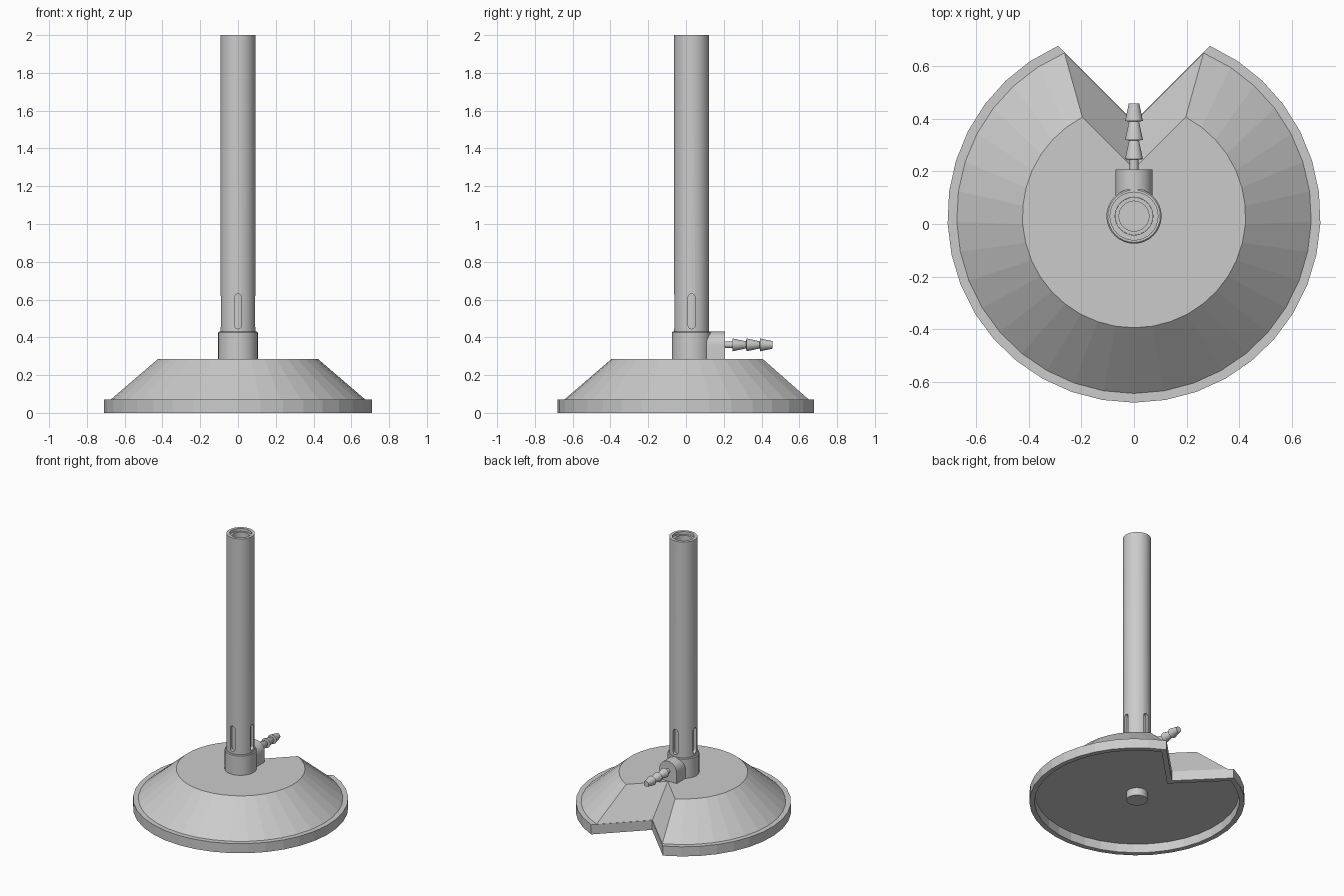
import bpy, bmesh
from math import sin, cos, pi, sqrt, atan2, radians
from mathutils import Matrix

if "Cube" in bpy.data.objects:
    bpy.data.objects.remove(bpy.data.objects["Cube"])

CY = 0.03  # y of the burner axis


def make(name, bm, smooth=True):
    bmesh.ops.remove_doubles(bm, verts=bm.verts, dist=1e-5)
    bmesh.ops.recalc_face_normals(bm, faces=bm.faces)
    me = bpy.data.meshes.new(name)
    bm.to_mesh(me)
    bm.free()
    ob = bpy.data.objects.new(name, me)
    bpy.context.collection.objects.link(ob)
    bpy.ops.object.select_all(action='DESELECT')
    ob.select_set(True)
    bpy.context.view_layer.objects.active = ob
    if smooth:
        bpy.ops.object.shade_smooth_by_angle(angle=radians(30))
    return ob


def loft(bm, rings, cap=True, closed=False):
    loops = [[bm.verts.new(p) for p in ring] for ring in rings]
    pairs = list(zip(loops, loops[1:]))
    if closed:
        pairs.append((loops[-1], loops[0]))
    for a, b in pairs:
        n = len(a)
        for i in range(n):
            j = (i + 1) % n
            bm.faces.new((a[i], a[j], b[j], b[i]))
    if cap:
        bm.faces.new(loops[0])
        bm.faces.new(loops[-1])


def lathe(name, profile, n=32, matrix=None, closed=False):
    bm = bmesh.new()
    rings = [[(r * cos(2 * pi * i / n), r * sin(2 * pi * i / n), z) for i in range(n)]
             for r, z in profile]
    loft(bm, rings, cap=not closed, closed=closed)
    bm.transform(matrix or Matrix.Translation((0, CY, 0)))
    return make(name, bm)


# Base: round foot with a V notch at the back, hollow underneath
def foot_ring(z, r, apex, n=32):
    d = apex - CY
    x = (-d + sqrt(2 * r * r - d * d)) / 2
    a0 = atan2(x + d, x)
    sweep = 2 * pi - (pi - 2 * a0)
    pts = [(r * cos(a0 - sweep * i / n), CY + r * sin(a0 - sweep * i / n), z)
           for i in range(n + 1)]
    return pts + [(0, apex, z)]


bm = bmesh.new()
loft(bm, [foot_ring(0.065, 0.675, 0.34), foot_ring(0, 0.675, 0.34),
          foot_ring(0, 0.71, 0.39), foot_ring(0.07, 0.71, 0.39),
          foot_ring(0.07, 0.675, 0.386), foot_ring(0.285, 0.425, 0.21)])
make("base", bm, smooth=False)

# Fixing nut under the base
lathe("base_nut", [(0.07, 0.01), (0.07, 0.08)])

# Collar and barrel
lathe("collar", [(0.105, 0.28), (0.105, 0.425), (0.1, 0.43)])
barrel = lathe("barrel", [(0.093, 0.42), (0.093, 2.0), (0.072, 2.0), (0.072, 0.42)],
               closed=True)
lathe("inner_sleeve", [(0.0715, 0.42), (0.0715, 1.98), (0.057, 1.98), (0.057, 0.42)],
      closed=True)

# Four air slots cut through the barrel wall
bm = bmesh.new()
hw, z0, z1 = 0.019, 0.445, 0.63
outline = [(hw * cos(pi * i / 8), z1 - hw + hw * sin(pi * i / 8)) for i in range(9)]
outline += [(-hw * cos(pi * i / 8), z0 + hw - hw * sin(pi * i / 8)) for i in range(9)]
for k in range(4):
    rot = Matrix.Rotation(k * pi / 2, 3, 'Z')
    loft(bm, [[rot @ Matrix.Identity(3).col[0] * x + rot @ Matrix.Identity(3).col[1] * y
               + Matrix.Identity(3).col[2] * z for x, z in outline] for y in (0.05, 0.13)])
bm.transform(Matrix.Translation((0, CY, 0)))
cutter = make("slot_cutter", bm, smooth=False)
cutter.hide_render = True
mod = barrel.modifiers.new("slots", 'BOOLEAN')
mod.operation = 'DIFFERENCE'
mod.solver = 'EXACT'
mod.object = cutter
bpy.context.view_layer.objects.active = barrel
bpy.ops.object.modifier_apply(modifier=mod.name)
bpy.data.objects.remove(cutter)

# Arched gas inlet block
bm = bmesh.new()
arch = [(0.07 * cos(pi * i / 16), 0.36 + 0.07 * sin(pi * i / 16)) for i in range(17)]
arch += [(-0.07, 0.283), (0.07, 0.283)]
loft(bm, [[(x, y, z) for x, z in arch] for y in (0.06, 0.207)])
make("inlet_block", bm)

# Barbed hose connector pointing to the back
hose = [(0.017, 0.2)]
for y in (0.245, 0.318, 0.39):
    hose += [(0.017, y), (0.034, y + 0.002), (0.02, y + 0.068)]
lathe("hose_barb", hose, 24,
      Matrix.Translation((0, 0, 0.36)) @ Matrix.Rotation(-pi / 2, 4, 'X'))
